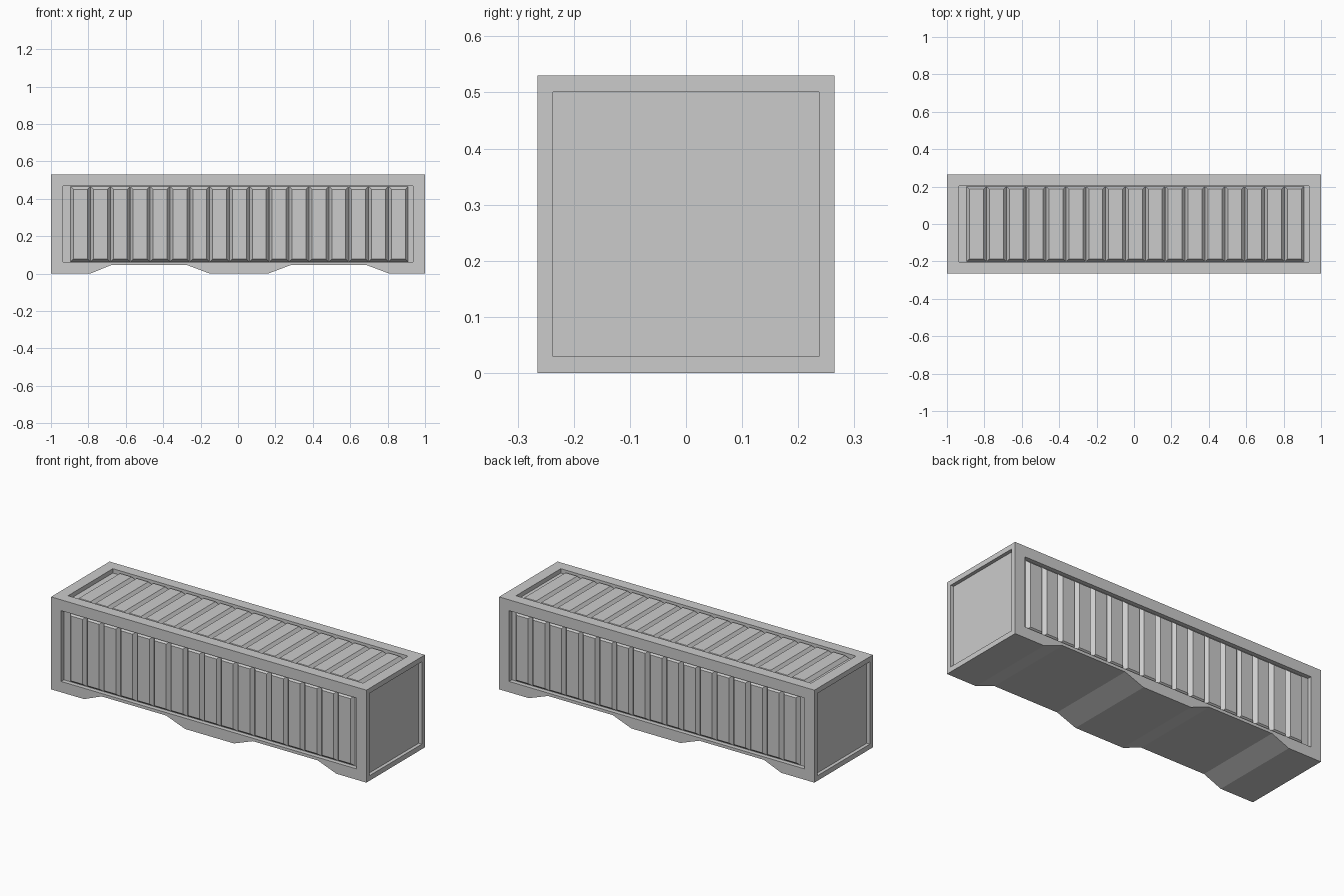
import bpy, bmesh
from math import pi
from mathutils import Matrix, Vector

cube = bpy.data.objects.get("Cube")
if cube:
    bpy.data.objects.remove(cube, do_unlink=True)

HALF = 0.265          # half width and half height of the body
DEPTH = 0.025         # recess depth of the long sides
RIB_HEIGHT = 0.02
RIBS = 17
PITCH = 0.1062
RIB_START = -0.895
CENTRE = Matrix.Translation((0, 0, HALF))

grey = bpy.data.materials.new("container grey")
grey.use_nodes = True
colour = (0.6, 0.6, 0.6, 1)
grey.diffuse_color = colour
grey.node_tree.nodes["Principled BSDF"].inputs["Base Color"].default_value = colour


def finish(bm, name):
    bmesh.ops.recalc_face_normals(bm, faces=bm.faces[:])
    mesh = bpy.data.meshes.new(name)
    bm.to_mesh(mesh)
    bm.free()
    mesh.materials.append(grey)
    obj = bpy.data.objects.new(name, mesh)
    bpy.context.collection.objects.link(obj)
    return obj


def cut_box(target, size, matrix):
    bm = bmesh.new()
    bmesh.ops.create_cube(bm, size=1, matrix=matrix @ Matrix.Diagonal((*size, 1)))
    cutter = finish(bm, "recess_cutter")
    cutter.hide_render = True
    mod = target.modifiers.new("recess", 'BOOLEAN')
    mod.operation = 'DIFFERENCE'
    mod.solver = 'EXACT'
    mod.object = cutter
    bpy.context.view_layer.objects.active = target
    bpy.ops.object.modifier_apply(modifier=mod.name)
    bpy.data.objects.remove(cutter, do_unlink=True)


# Body: side profile with three feet, extruded across the width
profile = [(-1, 0), (-0.79, 0), (-0.68, 0.045), (-0.27, 0.045), (-0.15, 0),
           (0.16, 0), (0.28, 0.045), (0.69, 0.045), (0.81, 0), (1, 0),
           (1, 2 * HALF), (-1, 2 * HALF)]
bm = bmesh.new()
face = bm.faces.new([bm.verts.new((x, -HALF, z)) for x, z in profile])
extruded = bmesh.ops.extrude_face_region(bm, geom=[face])["geom"]
bmesh.ops.translate(bm, vec=(0, 2 * HALF, 0),
                    verts=[v for v in extruded if isinstance(v, bmesh.types.BMVert)])
body = finish(bm, "container_body")

# Recesses on both ends
for side in (-1, 1):
    cut_box(body, (0.04, 0.474, 0.472), Matrix.Translation((side, 0, HALF)))


# Ribbed panels: a row of tapered ribs standing on the recess floor
def ribbed_panel(name, turn):
    bm = bmesh.new()
    floor = HALF - DEPTH - 0.0005
    for i in range(RIBS):
        x0 = RIB_START + i * PITCH
        x1 = x0 + PITCH
        rings = []
        for inset, z in ((0, floor), (0.016, floor + RIB_HEIGHT)):
            y = 0.202 - inset
            corners = [(x0 + inset, -y), (x1 - inset, -y), (x1 - inset, y), (x0 + inset, y)]
            rings.append([bm.verts.new((px, py, z)) for px, py in corners])
        low, high = rings
        bm.faces.new(high)
        bm.faces.new(low[::-1])
        for k in range(4):
            n = (k + 1) % 4
            bm.faces.new((low[k], low[n], high[n], high[k]))
    bm.transform(CENTRE @ turn)
    finish(bm, name)


for name, angle in (("front", pi / 2), ("back", -pi / 2), ("top", 0)):
    turn = Matrix.Rotation(angle, 4, 'X')
    place = CENTRE @ turn @ Matrix.Translation((0, 0, HALF))
    cut_box(body, (1.872, 0.406, 2 * DEPTH), place)
    ribbed_panel(name + "_ribs", turn)
